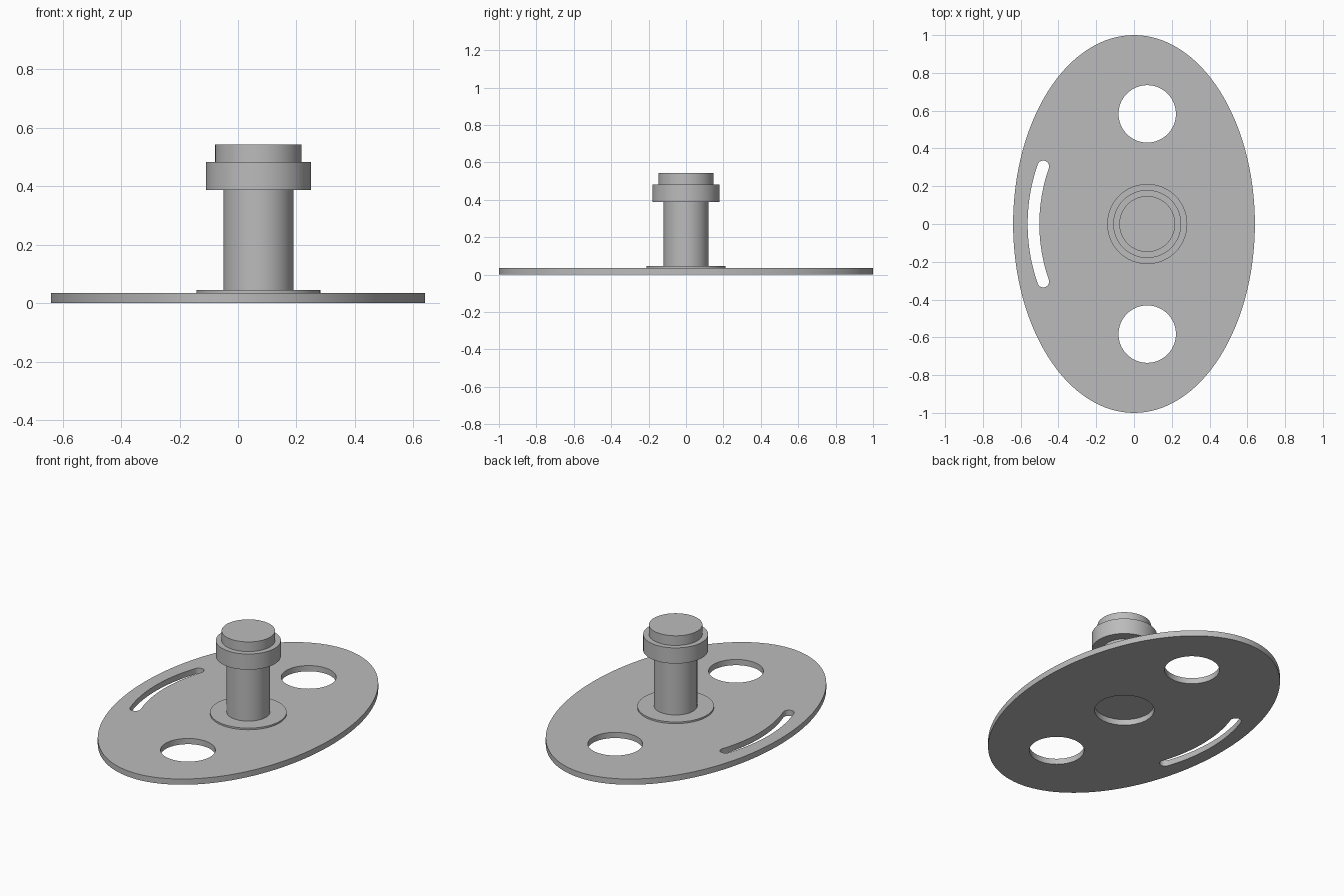
import bpy
import bmesh
from math import sin, cos, pi, asin, radians

cube = bpy.data.objects.get("Cube")
if cube:
    bpy.data.objects.remove(cube, do_unlink=True)

PLATE_TOP = 0.035
POST_X = 0.07

grey = bpy.data.materials.new("satin grey")
grey.use_nodes = True
grey.diffuse_color = (0.5, 0.5, 0.5, 1)
grey.node_tree.nodes["Principled BSDF"].inputs["Base Color"].default_value = (0.5, 0.5, 0.5, 1)


def finish(name, mesh):
    """Weld, colour and smooth a mesh, keeping its rims sharp."""
    bm = bmesh.new()
    bm.from_mesh(mesh)
    bmesh.ops.remove_doubles(bm, verts=bm.verts, dist=1e-5)
    bmesh.ops.recalc_face_normals(bm, faces=bm.faces)
    bm.to_mesh(mesh)
    bm.free()
    mesh.materials.clear()
    mesh.materials.append(grey)
    obj = bpy.data.objects.new(name, mesh)
    bpy.context.collection.objects.link(obj)
    bpy.ops.object.select_all(action='DESELECT')
    obj.select_set(True)
    bpy.context.view_layer.objects.active = obj
    bpy.ops.object.shade_smooth_by_angle(angle=radians(30))


def arc(cx, cy, rx, ry, start, end, n):
    return [(cx + rx * cos(start + (end - start) * i / n),
             cy + ry * sin(start + (end - start) * i / n)) for i in range(n + 1)]


def ellipse(cx, cy, rx, ry, n):
    return arc(cx, cy, rx, ry, 0, 2 * pi, n)[:-1]


def curved_slot(mid_x, radius, half_width, half_length):
    """Outline of a round-ended slot bowed towards -x."""
    cx = mid_x + radius
    a = asin(half_length / radius)
    lo, hi = pi - a, pi + a
    ends = [(cx + radius * cos(t), radius * sin(t)) for t in (lo, hi)]
    outer, inner = radius + half_width, radius - half_width
    return (arc(cx, 0, outer, outer, lo, hi, 32)
            + arc(*ends[1], half_width, half_width, hi, hi + pi, 12)[1:-1]
            + arc(cx, 0, inner, inner, hi, lo, 32)
            + arc(*ends[0], half_width, half_width, lo + pi, lo + 2 * pi, 12)[1:-1])


# Oval base plate with two round holes, a central bore and a curved slot
outlines = [ellipse(0, 0, 0.64, 1.0, 128),
            ellipse(POST_X, 0, 0.165, 0.165, 64),
            curved_slot(-0.532, 0.93, 0.031, 0.305)]
outlines += [ellipse(POST_X, side * 0.583, 0.152, 0.152, 64) for side in (-1, 1)]

curve = bpy.data.curves.new("plate_outline", 'CURVE')
curve.dimensions = '2D'
curve.fill_mode = 'BOTH'
curve.extrude = PLATE_TOP / 2
for points in outlines:
    spline = curve.splines.new('POLY')
    spline.points.add(len(points) - 1)
    for p, (x, y) in zip(spline.points, points):
        p.co = (x, y, 0, 1)
    spline.use_cyclic_u = True
helper = bpy.data.objects.new("plate_outline", curve)
bpy.context.collection.objects.link(helper)
bpy.context.view_layer.update()
plate = bpy.data.meshes.new_from_object(
    helper.evaluated_get(bpy.context.evaluated_depsgraph_get()))
bpy.data.objects.remove(helper, do_unlink=True)
for v in plate.vertices:
    v.co.z += PLATE_TOP / 2
finish("base_plate", plate)

# Turned post: flange, shaft, collar and cap in one stepped profile
profile = [(0.212, PLATE_TOP), (0.212, 0.045), (0.12, 0.045), (0.12, 0.387),
           (0.18, 0.387), (0.18, 0.483), (0.148, 0.483), (0.148, 0.542)]
bm = bmesh.new()
rings = [[bm.verts.new((x, y, z)) for x, y in ellipse(POST_X, 0, r, r, 64)]
         for r, z in profile]
for low, high in zip(rings, rings[1:]):
    for i in range(64):
        j = (i + 1) % 64
        bm.faces.new((low[i], low[j], high[j], high[i]))
bm.faces.new(rings[0][::-1])
bm.faces.new(rings[-1])
post = bpy.data.meshes.new("post")
bm.to_mesh(post)
bm.free()
finish("post", post)
